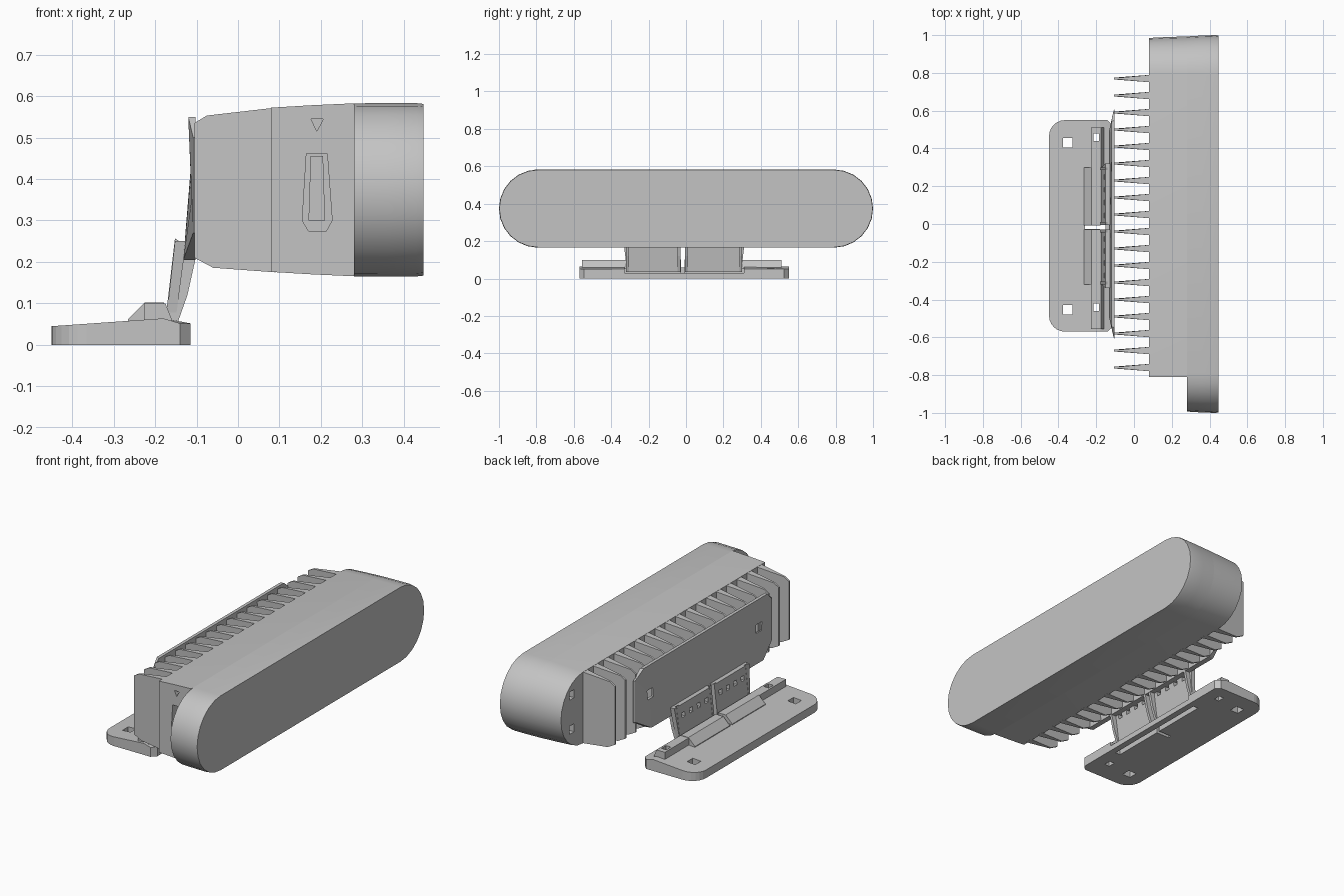
import bpy, bmesh, math

cube = bpy.data.objects.get("Cube")
if cube:
    bpy.data.objects.remove(cube, do_unlink=True)

grey = bpy.data.materials.new("plain grey")
grey.use_nodes = True
COLOUR = (0.55, 0.55, 0.55, 1)
grey.diffuse_color = COLOUR
grey.node_tree.nodes["Principled BSDF"].inputs["Base Color"].default_value = COLOUR


def finish(name, bm, smooth=False):
    bmesh.ops.recalc_face_normals(bm, faces=bm.faces)
    mesh = bpy.data.meshes.new(name)
    bm.to_mesh(mesh)
    bm.free()
    ob = bpy.data.objects.new(name, mesh)
    bpy.context.collection.objects.link(ob)
    mesh.materials.append(grey)
    if smooth:
        activate(ob)
        bpy.ops.object.shade_smooth_by_angle(angle=math.radians(30))
    return ob


def activate(ob):
    bpy.ops.object.select_all(action='DESELECT')
    ob.select_set(True)
    bpy.context.view_layer.objects.active = ob


def add_loft(bm, rings):
    """Skin a list of equal rings and cap both ends."""
    rows = [[bm.verts.new(p) for p in ring] for ring in rings]
    n = len(rows[0])
    for a, b in zip(rows, rows[1:]):
        for i in range(n):
            j = (i + 1) % n
            bm.faces.new((a[i], a[j], b[j], b[i]))
    bm.faces.new(rows[0])
    bm.faces.new(rows[-1][::-1])


def loft(name, rings, smooth=False):
    bm = bmesh.new()
    add_loft(bm, rings)
    return finish(name, bm, smooth)


def along_y(profile, y0, y1):
    """Rings for an x-z profile swept along y."""
    return [[(x, y, z) for x, z in profile] for y in (y0, y1)]


def add_box(bm, x0, x1, y0, y1, z0, z1):
    add_loft(bm, along_y([(x0, z0), (x1, z0), (x1, z1), (x0, z1)], y0, y1))


def cut(ob, fill):
    """Subtract the solids that fill() adds to a helper mesh."""
    bm = bmesh.new()
    fill(bm)
    cutter = finish("cutter", bm)
    cutter.hide_render = True
    mod = ob.modifiers.new("cut", 'BOOLEAN')
    mod.operation = 'DIFFERENCE'
    mod.solver = 'EXACT'
    mod.object = cutter
    activate(ob)
    bpy.ops.object.modifier_apply(modifier="cut")
    bpy.data.objects.remove(cutter, do_unlink=True)


def stadium(x, half_z, end=0.995, flat_y=None, zc=0.374, steps=12):
    """Ring in the y-z plane with round ends; flat_y squares off the -y end."""
    ring = []
    c = 0.79
    for i in range(steps + 1):
        a = math.pi / 2 - math.pi * i / steps
        ring.append((x, c + (end - c) * math.cos(a), zc + half_z * math.sin(a)))
    if flat_y is not None:
        return ring + [(x, flat_y, zc - half_z), (x, flat_y, zc + half_z)]
    for i in range(steps + 1):
        a = -math.pi / 2 - math.pi * i / steps
        ring.append((x, -c + (end - c) * math.cos(a), zc + half_z * math.sin(a)))
    return ring


# Front shell with the flat pill-shaped face
loft("front_shell", [stadium(0.28, 0.2085, 0.993), stadium(0.36, 0.209, 0.998),
                     stadium(0.43, 0.209, 1.0), stadium(0.447, 0.207, 0.998)], True)

# Deep housing behind it, square at one end and round at the other
housing = loft("housing", [stadium(0.08, 0.198, 0.985, -0.81),
                           stadium(0.18, 0.204, 0.99, -0.81),
                           stadium(0.28, 0.2085, 0.993, -0.81)], True)


def housing_recesses(bm):
    slot = [(0.165, 0.462), (0.215, 0.462), (0.227, 0.30), (0.213, 0.275),
            (0.17, 0.275), (0.155, 0.30)]
    add_loft(bm, along_y(slot, -0.85, -0.74))
    add_loft(bm, along_y([(0.176, 0.545), (0.206, 0.545), (0.19, 0.515)], -0.85, -0.77))
    for z in (0.27, 0.46):
        add_box(bm, 0.04, 0.12, 0.87, 0.91, z, z + 0.045)


cut(housing, housing_recesses)
loft("end_slot_insert", along_y([(0.175, 0.455), (0.205, 0.455), (0.21, 0.30), (0.17, 0.30)],
                                -0.775, -0.735))

# Row of tapered cooling fins
OUTLINE = [(0.09, 0.175), (-0.06, 0.186), (-0.105, 0.21),
           (-0.105, 0.535), (-0.075, 0.553), (0.09, 0.572)]
bm = bmesh.new()
COUNT = 18
for i in range(COUNT):
    y = 0.77 - i * 1.53 / (COUNT - 1)
    half = [0.02 if x > 0 else 0.005 for x, z in OUTLINE]
    add_loft(bm, [[(x, y + s * h, z) for (x, z), h in zip(OUTLINE, half)] for s in (-1, 1)])
finish("cooling_fins", bm)

# Chamfered mounting plate across the fin tips
PLATE = [(-0.61, 0.27), (-0.50, 0.205), (0.50, 0.205), (0.61, 0.27),
         (0.61, 0.50), (0.55, 0.55), (-0.55, 0.55), (-0.61, 0.50)]
plate = loft("mounting_plate",
             [[(-0.102, y, z) for y, z in PLATE],
              [(-0.108 - 0.012 * (abs(y) < 0.6) - 0.012 * (z < 0.25), y * 0.985, z)
               for y, z in PLATE]])


def plate_holes(bm):
    for y in (-0.48, 0.48):
        add_box(bm, -0.2, -0.05, y - 0.025, y + 0.025, 0.36, 0.41)


cut(plate, plate_holes)

# Pair of hinge arms, each a thin leaning web with thick side walls
WEB = [(-0.176, 0.035), (-0.154, 0.035), (-0.125, 0.25), (-0.152, 0.25)]
WALL = [(-0.178, 0.035), (-0.152, 0.035), (-0.122, 0.12), (-0.102, 0.21),
        (-0.118, 0.235), (-0.152, 0.257)]
for name, y0, y1, sign in (("hinge_arm_back", -0.005, 0.30, 1),
                           ("hinge_arm_front", -0.32, -0.03, -1)):
    web = loft(name, along_y(WEB, y0, y1))

    def arm_holes(bm):
        for k in range(4):
            y = y0 + (y1 - y0) * (k + 0.75) / 4.5
            add_box(bm, -0.22, -0.08, y - 0.013, y + 0.013, 0.18, 0.206)

    cut(web, arm_holes)
    bm = bmesh.new()
    for y in (y0, y1 - 0.015):
        add_loft(bm, along_y(WALL, y, y + 0.015))
    # Flared wing outside the outer wall
    ye = y1 if sign > 0 else y0
    add_loft(bm, [[(x, ye - sign * 0.01, z) for x, z in WEB],
                  [(x, ye + sign * (0.02 if z > 0.1 else -0.005), z) for x, z in WEB]])
    finish(name + "_walls", bm)

# Base foot: slab with rounded outer corners, rising gently to the rail
R, Y0, Y1, INNER = 0.085, -0.57, 0.55, -0.18
outline = []
for cy, start in ((Y1 - R, 90), (Y0 + R, 180)):
    for i in range(7):
        a = math.radians(start + 15 * i)
        outline.append((-0.45 + R + R * math.cos(a), cy + R * math.sin(a)))
outline += [(INNER, Y0), (INNER, Y1)]
foot = loft("base_foot", [[(x, y, 0) for x, y in outline],
                          [(x, y, 0.045 + 0.07 * (x + 0.45)) for x, y in outline]])


def foot_holes(bm):
    for y in (0.43, -0.455):
        add_box(bm, -0.375, -0.325, y - 0.025, y + 0.025, -0.05, 0.2)
    for y in (0.46, -0.44):
        add_box(bm, -0.215, -0.185, y - 0.02, y + 0.02, -0.05, 0.2)
    # Narrow slot between the two hinge halves
    add_box(bm, -0.26, -0.15, -0.027, -0.008, -0.05, 0.2)


cut(foot, foot_holes)

# Toe blocks either side of the hinge opening, joined by a low lip
for name, y_in, y_out in (("toe_back", 0.31, Y1), ("toe_front", -0.33, Y0)):
    s = 1 if y_out > 0 else -1
    plan = [(INNER, y_in), (-0.115, y_in), (-0.115, y_out - s * 0.025),
            (-0.14, y_out), (INNER, y_out)]
    loft(name, [[(x, y, 0) for x, y in plan],
                [(x, y, 0.064 if x < -0.15 else 0.052) for x, y in plan]])
bm = bmesh.new()
add_box(bm, -0.15, -0.115, -0.33, 0.31, 0, 0.03)
finish("toe_lip", bm)

# Raised rail ends along the foot
RAIL = [(-0.227, 0.05), (-0.227, 0.1), (-0.175, 0.1), (-0.16, 0.062), (-0.16, 0.05)]
bm = bmesh.new()
for y0, y1 in ((-0.555, -0.32), (0.30, 0.51)):
    add_loft(bm, along_y(RAIL, y0, y1))
rail = finish("rail_ends", bm)
cut(rail, foot_holes)

# Sloped cover flaps in the middle of the rail
FLAP = [(-0.265, 0.05), (-0.265, 0.062), (-0.225, 0.102), (-0.178, 0.102), (-0.178, 0.05)]
bm = bmesh.new()
for y0, y1 in ((-0.32, -0.028), (-0.007, 0.30)):
    add_loft(bm, along_y(FLAP, y0, y1))
finish("rail_flaps", bm)
